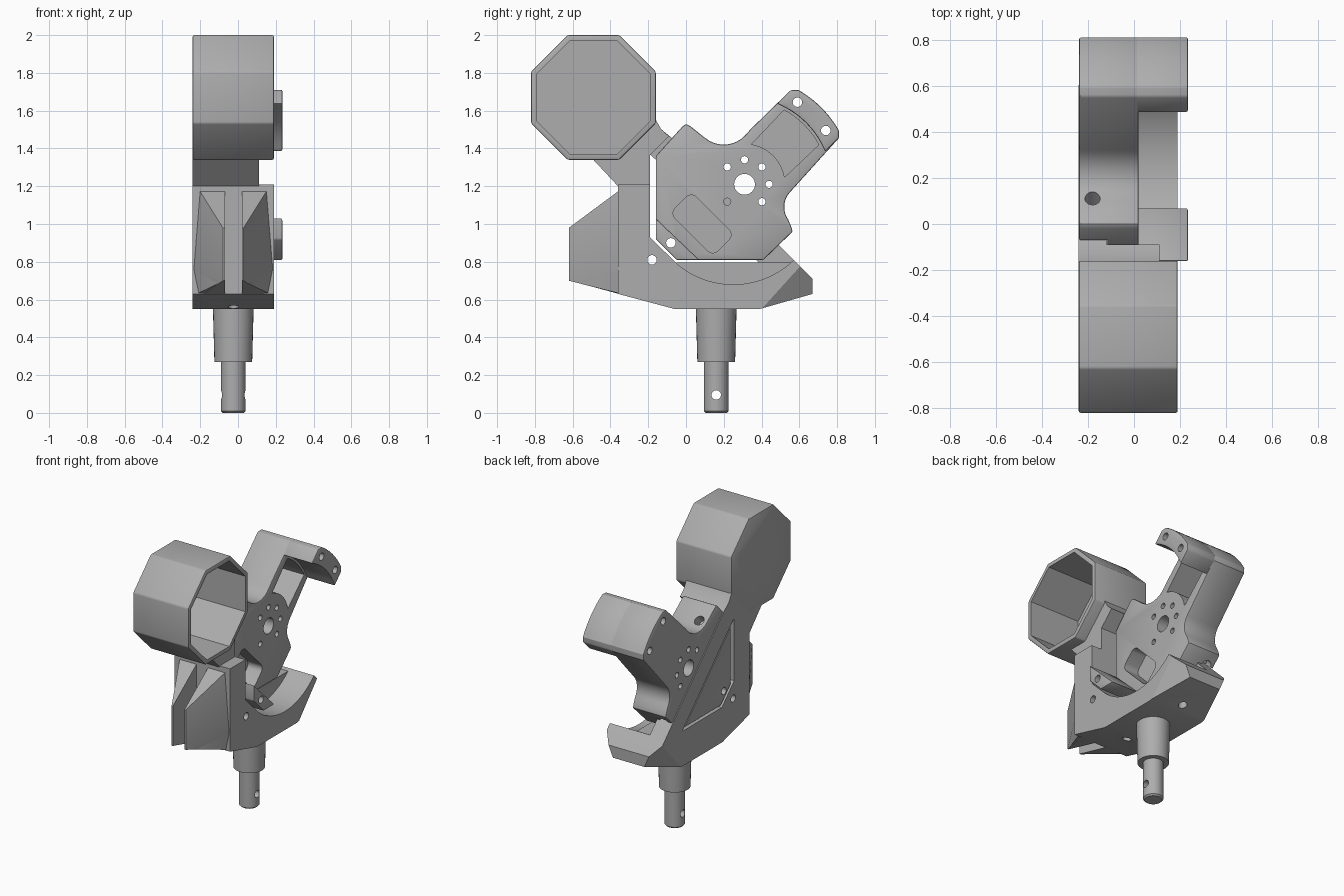
import bpy, bmesh, math
from mathutils import Vector

cube = bpy.data.objects.get("Cube")
if cube:
    bpy.data.objects.remove(cube, do_unlink=True)

grey = bpy.data.materials.new("plain grey")
grey.use_nodes = True
grey.diffuse_color = (0.42, 0.42, 0.42, 1)
grey.node_tree.nodes["Principled BSDF"].inputs["Base Color"].default_value = grey.diffuse_color
MID = -0.025          # centre plane of the bracket
LEFT, RIGHT = -0.24, 0.19
parts = []


def add(name, bm):
    bmesh.ops.recalc_face_normals(bm, faces=bm.faces)
    me = bpy.data.meshes.new(name)
    bm.to_mesh(me)
    bm.free()
    ob = bpy.data.objects.new(name, me)
    bpy.context.collection.objects.link(ob)
    me.materials.append(grey)
    parts.append(ob)
    return ob


def apply(ob, mod):
    bpy.context.view_layer.objects.active = ob
    bpy.ops.object.modifier_apply(modifier=mod.name)


def prism(name, pts, x0, x1, bevel=0):
    """Extrude a (y, z) outline along x."""
    bm = bmesh.new()
    f = bm.faces.new([bm.verts.new((x0, y, z)) for y, z in pts])
    new = bmesh.ops.extrude_face_region(bm, geom=[f])["geom"]
    bmesh.ops.translate(bm, vec=(x1 - x0, 0, 0),
                        verts=[v for v in new if isinstance(v, bmesh.types.BMVert)])
    ob = add(name, bm)
    if bevel:
        m = ob.modifiers.new("bevel", "BEVEL")
        m.width, m.segments = bevel, 2
        m.limit_method, m.angle_limit = "ANGLE", math.radians(40)
        apply(ob, m)
    return ob


def hull(name, pts):
    bm = bmesh.new()
    bmesh.ops.convex_hull(bm, input=[bm.verts.new(p) for p in pts])
    return add(name, bm)


def rod(name, p, axis, r, length, r2=None):
    """Round bar centred on p."""
    bm = bmesh.new()
    bmesh.ops.create_cone(bm, cap_ends=True, segments=32, radius1=r,
                          radius2=r if r2 is None else r2, depth=length)
    q = Vector(axis).to_track_quat("Z", "Y")
    for v in bm.verts:
        v.co = q @ v.co + Vector(p)
    return add(name, bm)


def cut(ob, tool):
    m = ob.modifiers.new("cut", "BOOLEAN")
    m.operation, m.solver, m.object = "DIFFERENCE", "EXACT", tool
    apply(ob, m)
    parts.remove(tool)
    bpy.data.objects.remove(tool, do_unlink=True)


def drill(ob, y, z, r):
    cut(ob, rod("drill", (0, y, z), (1, 0, 0), r, 2))


def arc(cy, cz, r, a0, a1, n=14):
    return [(cy + r * math.cos(math.radians(a0 + (a1 - a0) * i / n)),
             cz + r * math.sin(math.radians(a0 + (a1 - a0) * i / n))) for i in range(n + 1)]


def octagon(apothem):
    return arc(-0.49, 1.67, apothem / math.cos(math.pi / 8), 22.5, 337.5, 7)


# Octagonal cup, open toward +x, with a round window in its floor
cup = prism("octagon_cup", octagon(0.33), LEFT, RIGHT, 0.008)
cut(cup, prism("cavity", octagon(0.30), LEFT + 0.04, 0.5))
drill(cup, -0.49, 1.67, 0.16)

# Neck joining the cup to the column
neck = prism("neck", [(-0.5, 1.35), (-0.36, 1.2), (-0.19, 1.2), (-0.19, 1.365), (-0.09, 1.465),
                      (-0.13, 1.5), (-0.165, 1.56), (-0.175, 1.53), (-0.35, 1.355)], LEFT, 0.11)
drill(neck, -0.35, 1.28, 0.025)

# Column and curved cradle with a chamfered toe
base = prism("cradle_base", [(-0.36, 1.21), (-0.19, 1.21), (-0.19, 0.93)]
             + arc(0.25, 1.14, 0.46, 229, 314, 24)
             + [(0.58, 0.8), (0.67, 0.71), (0.67, 0.63), (0.39, 0.55), (-0.06, 0.55), (-0.36, 0.63)],
             LEFT, RIGHT)
for s in (-1, 1):
    cut(base, hull("toe_cut", [(MID + s * h, y, z) for h, y, z in (
        (0.22, 0.33, 0.484), (0.22, 0.7, 0.893), (0.03, 0.552, 0.283),
        (0.03, 0.922, 0.692), (0.6, 0.552, 0.283), (0.6, 0.922, 0.692))]))
drill(base, -0.18, 0.81, 0.025)
for y in (-0.1, 0.45):
    cut(base, rod("under_hole", (MID, y, 0.56), (0, 0, 1), 0.028, 0.12))

# Tapered front fins either side of a slot, with flared lower edges
for s, side in ((-1, "right"), (1, "left")):
    hull("front_fin_" + side, [(MID + s * h, y, z) for h, y, z in (
        (0.045, -0.35, 1.18), (0.18, -0.35, 1.18), (0.214, -0.35, 0.76), (0.16, -0.35, 0.63),
        (0.045, -0.35, 0.63), (0.045, -0.62, 0.98), (0.055, -0.62, 0.98),
        (0.045, -0.62, 0.7), (0.055, -0.62, 0.7))])
    hull("lower_flare_" + side, [(MID + s * h, y, z) for h, y, z in (
        (0.214, -0.35, 0.76), (0.214, -0.3, 0.62), (0.214, -0.06, 0.55), (0.045, -0.35, 0.63),
        (0.09, -0.54, 0.75), (0.09, -0.54, 0.68), (0.045, -0.54, 0.68))])

# Diagonal strut and the lower side plate
strut = prism("diagonal_strut", [(-0.165, 1.56), (-0.13, 1.5), (-0.08, 1.46), (0.58, 0.8), (0.48, 0.7),
                                 (0.385, 0.795), (-0.185, 1.365), (-0.25, 1.42)], LEFT, -0.12)
for ob in (neck, strut):
    drill(ob, -0.17, 1.47, 0.025)
prism("lower_side_plate", [(-0.05, 0.795), (-0.05, 0.72), (0.1, 0.66), (0.4, 0.66), (0.58, 0.79),
                           (0.575, 0.795)], LEFT, 0)

# Swing plate with a squared arm at 45 degrees
CY, CZ, K = 0.31, 1.21, math.sqrt(0.5)


def arm(u, w):
    return CY + (u - w) * K, CZ + (u + w) * K


tip = [arm(0.525, -0.18)] + arc(CY, CZ, 0.575, 29.5, 60.5, 10) + [arm(0.525, 0.18)]
plate = prism("swing_plate", [(-0.16, 0.92), (-0.05, 0.81), (0.41, 0.81), (0.565, 0.96), (0.555, 0.99)]
              + arc(0.635, 1.09, 0.115, 215, 140, 8) + tip
              + [(0.34, 1.5)] + arc(0.2, 1.575, 0.155, -40, -130, 8)
              + [(0.02, 1.52), (0, 1.53), (-0.02, 1.515), (-0.16, 1.36)], -0.238, 0.02, 0.008)
# Clearance for the strut
cut(plate, prism("band", [(-0.3, 1.465), (-0.3, 1.69), (0.9, 0.49), (0.9, 0.265)], -0.4, -0.115))
# Arm pocket and rounded lower pocket
cut(plate, prism("arm_pocket", arc(CY, CZ, 0.445, 28, 62)
                 + arc(CY, CZ, 0.215, 80, 10), -0.18, 0.3))
slot = []
for a, (u, w) in enumerate(((0.12, 0.04), (-0.12, 0.04), (-0.12, -0.04), (0.12, -0.04))):
    # u runs down the diagonal, w across it
    y, z = 0.085 + (u + w) * K, 1.0 + (w - u) * K
    slot += arc(y, z, 0.04, -45 + 90 * a, 45 + 90 * a, 5)
cut(plate, prism("lower_pocket", slot, -0.09, 0.3))
# Bearing hole, bolt circle and screw holes
drill(plate, CY, CZ, 0.055)
for a in (-45, 0, 45, 90, 135):
    y, z = arc(CY, CZ, 0.13, a, a, 1)[0]
    drill(plate, y, z, 0.019)
y, z = arc(CY, CZ, 0.13, 225, 225, 1)[0]
cut(plate, rod("blind_hole", (0, y, z), (1, 0, 0), 0.019, 0.1))
for y, z, dz in ((0.1, 1.44, 1), (0.5, 0.895, -1)):
    cut(plate, rod("screw_hole", (-0.18, y, z), (0, 1, dz), 0.033, 0.12))
drill(plate, -0.08, 0.9, 0.025)

# Arm end flange and the lower corner block
flange = prism("arm_flange", tip + [arm(0.425, 0.18)] + arc(CY, CZ, 0.46, 66, 24, 10)
               + [arm(0.425, -0.18)], 0, 0.235, 0.008)
for ob in (plate, flange):
    drill(ob, 0.59, 1.645, 0.025)
    drill(ob, 0.74, 1.495, 0.025)
corner = prism("corner_block", [(-0.16, 1.03), (-0.16, 0.92), (-0.05, 0.81), (0.07, 0.81)],
               0, 0.235, 0.006)
drill(corner, -0.08, 0.9, 0.025)

# Stepped mounting shaft
SY = 0.16
upper = rod("upper_shaft", (MID, SY, 0.415), (0, 0, 1), 0.1, 0.29, 0.108)
drill(upper, SY, 0.365, 0.025)
lower = rod("lower_shaft", (MID, SY, 0.145), (0, 0, 1), 0.065, 0.27)
drill(lower, SY, 0.095, 0.025)
rod("shaft_tip", (MID, SY, 0.005), (0, 0, 1), 0.055, 0.01, 0.065)
tip_ob = parts[-1]
for ob in (lower, tip_ob):
    cut(ob, rod("bore", (MID, SY, 0), (0, 0, 1), 0.03, 0.1))

# Smooth curves, crisp edges
bpy.ops.object.select_all(action="DESELECT")
for ob in parts:
    ob.select_set(True)
bpy.context.view_layer.objects.active = parts[0]
bpy.ops.object.shade_smooth_by_angle(angle=math.radians(30))
